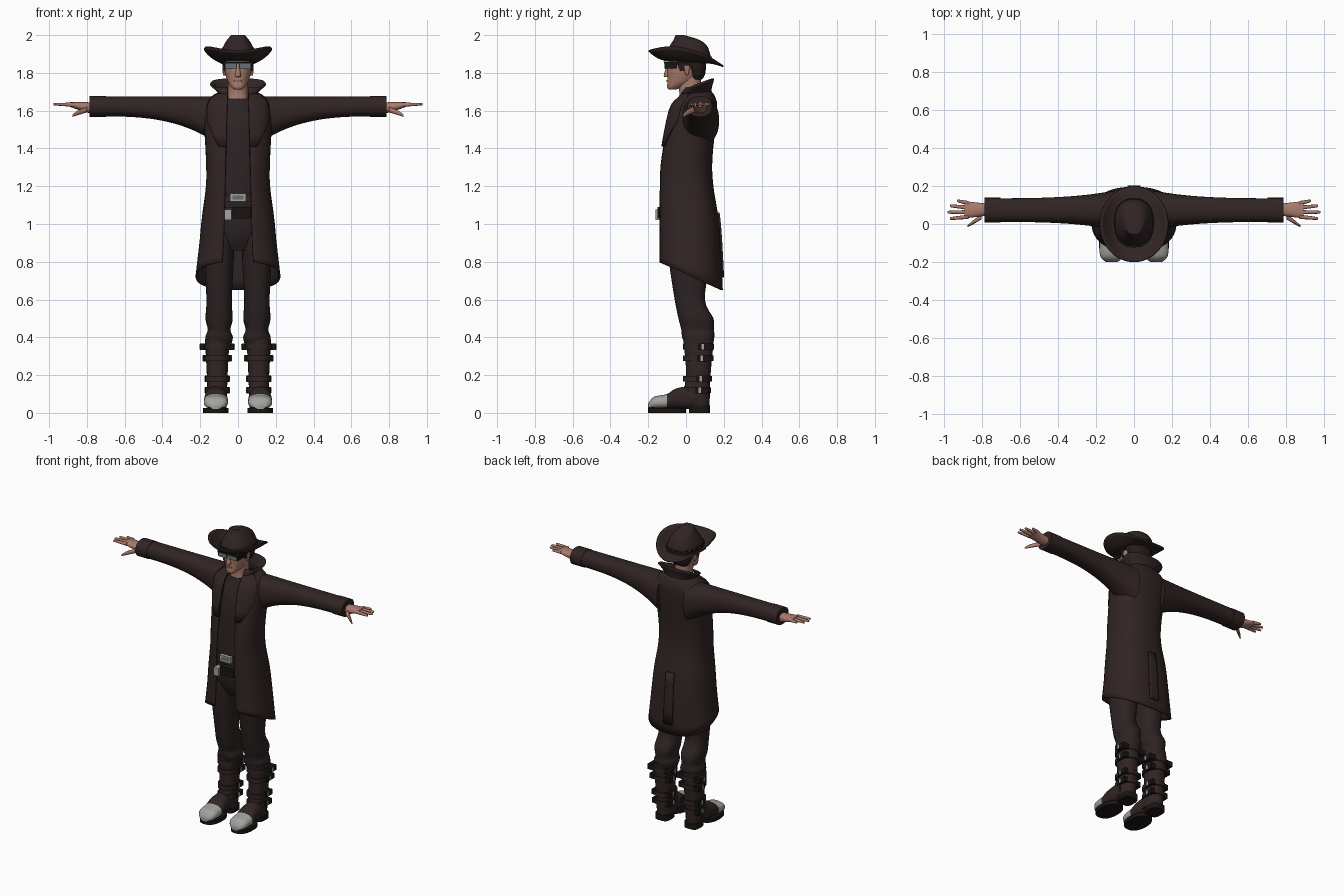
import bpy, bmesh, math
from math import sin, cos, pi

default_cube = bpy.data.objects.get("Cube")
if default_cube:
    bpy.data.objects.remove(default_cube, do_unlink=True)


def material(name, red, green, blue):
    mat = bpy.data.materials.new(name)
    mat.use_nodes = True
    mat.diffuse_color = (red, green, blue, 1)
    mat.node_tree.nodes["Principled BSDF"].inputs["Base Color"].default_value = mat.diffuse_color
    return mat


LEATHER = material("dark brown leather", .03, .018, .017)
CLOTH = material("dark cloth", .026, .017, .017)
BLACK = material("black rubber", .01, .007, .007)
SKIN = material("skin", .4, .2, .15)
LIPS = material("lips", .3, .13, .1)
HAIR = material("dark hair", .02, .012, .01)
STEEL = material("steel", .36, .36, .34)
LENS = material("grey lens", .13, .16, .17)


def finish(name, mat, bm, mirror=False, thickness=0, steel_rule=None):
    """Turn a bmesh into a smooth shaded object, with optional mirror and thickness."""
    bmesh.ops.recalc_face_normals(bm, faces=bm.faces)
    mesh = bpy.data.meshes.new(name)
    mesh.materials.append(mat)
    if steel_rule:
        mesh.materials.append(STEEL)
        for face in bm.faces:
            face.material_index = int(steel_rule(face.calc_center_median()))
    bm.to_mesh(mesh)
    bm.free()
    mesh.shade_smooth()
    mesh.set_sharp_from_angle(angle=pi / 4)
    part = bpy.data.objects.new(name, mesh)
    bpy.context.collection.objects.link(part)
    if mirror:
        part.modifiers.new("Mirror", 'MIRROR')
    if thickness:
        solid = part.modifiers.new("Solidify", 'SOLIDIFY')
        solid.thickness, solid.offset = thickness, 0


def tween(rows, steps=4):
    """Smooth Catmull-Rom interpolation between rows of numbers."""
    padded = [rows[0], *rows, rows[-1]]
    smooth = []
    for quad in zip(padded, padded[1:], padded[2:], padded[3:]):
        for step in range(steps):
            t = step / steps
            smooth.append([b + t / 2 * (c - a + t * (2*a - 5*b + 4*c - d + t * (3 * (b - c) + d - a)))
                           for a, b, c, d in zip(*quad)])
    return smooth + [rows[-1]]


def power(value, exponent):
    return math.copysign(abs(value) ** exponent, value)


def bridge(bm, rings, closed=True):
    for ring, following in zip(rings, rings[1:]):
        count = len(ring)
        for i in range(count if closed else count - 1):
            j = (i + 1) % count
            bm.faces.new((ring[i], ring[j], following[j], following[i]))


def loft(name, mat, rows, axis='z', centre=0, lean=0, mirror=False, sides=32, exponent=.85, steel_rule=None):
    """Rounded sections along an axis.
    Each row is position, half width about the centre, then low and high of the remaining axis."""
    bm = bmesh.new()
    rings = []
    for position, half, low, high in tween(rows):
        ring = []
        for i in range(sides):
            angle = 2 * pi * i / sides
            a = centre + lean * (position - rows[0][0]) + half * power(cos(angle), exponent)
            b = (low + high) / 2 + (high - low) / 2 * power(sin(angle), exponent)
            place = {'x': (position, a, b), 'y': (a, position, b), 'z': (a, b, position)}[axis]
            ring.append(bm.verts.new(place))
        rings.append(ring)
    bridge(bm, rings)
    bm.faces.new(rings[0])
    bm.faces.new(rings[-1])
    finish(name, mat, bm, mirror, steel_rule=steel_rule)


def band(name, mat, start, length, half, low, high, **options):
    """Straight slice with one rounded section."""
    loft(name, mat, [(start, half, low, high), (start + length, half, low, high)], **options)


def box(name, mat, centre, size, mirror=False):
    bm = bmesh.new()
    bmesh.ops.create_cube(bm, size=1)
    for vert in bm.verts:
        vert.co = [middle + side * span for middle, side, span in zip(centre, vert.co, size)]
    finish(name, mat, bm, mirror)


def sheet(name, rows, slant, start=lambda z: 0, end=lambda z: 1, push=0, columns=20):
    """Mirrored half wrap from back centre to front opening.
    Each row is height, half width, front and back; slant raises the front by height."""
    bm = bmesh.new()
    exponent, rings = .8, []
    for z, half, front, back in rows:
        opening = .08 - .025 * (z - .7)
        last = pi - math.asin((opening / half) ** (1 / exponent))
        ring = []
        for i in range(columns + 1):
            angle = last * (start(z) + (end(z) - start(z)) * i / columns)
            x = half * power(sin(angle), exponent)
            y = (front + back) / 2 + (back - front) / 2 * power(cos(angle), exponent)
            ring.append(bm.verts.new((x, y + push, z + slant(z) * (back - y))))
        rings.append(ring)
    bridge(bm, rings, closed=False)
    finish(name, LEATHER, bm, mirror=True, thickness=.01)


# Long coat with slanted hem, lapels, back vent and standing collar
def hem_slant(z):
    return max(0, .9 - z) * 1.8


coat_rows = tween([(1.7, .08, 0, .13), (1.67, .14, -.03, .15), (1.6, .175, -.08, .16), (1.35, .165, -.13, .135),
                   (1.2, .165, -.14, .14), (1, .19, -.14, .17), (.65, .22, -.14, .19)])
sheet("coat", coat_rows, hem_slant)
sheet("lapel", [row for row in coat_rows if 1.37 < row[0] < 1.69], hem_slant, push=-.01,
      start=lambda z: 1 - .3 * min((z - 1.35) * 5, 1))
sheet("back_vent", [row for row in coat_rows if .7 < row[0] < 1.1], hem_slant, push=.01,
      end=lambda z: .035, columns=2)
sheet("collar", tween([(1.66, .085, -.04, .135), (1.71, .1, -.03, .13), (1.77, .145, 0, .145)]),
      lambda z: (1.66 - z) * 3.3)

# Sleeves flare into the shoulder
sleeve_rows = []
for step in range(7):
    flare = (1 - step / 6) ** 3
    sleeve_rows.append((.1 + .65 * step / 6, .062 + .04 * flare, 1.57 - .15 * flare, 1.675))
loft("sleeve", LEATHER, sleeve_rows, axis='x', centre=.073, mirror=True)
band("cuff", LEATHER, .7, .085, .065, 1.567, 1.677, axis='x', centre=.073, mirror=True)

# Hands
loft("palm", SKIN, [(.76, .03, 1.59, 1.64), (.8, .035, 1.59, 1.645), (.89, .045, 1.62, 1.645)],
     axis='x', centre=.075, mirror=True)
for i, finger in enumerate(("index", "middle", "ring", "little")):
    tip = .977 - .012 * (i - 1) ** 2
    loft(finger + "_finger", SKIN, [(.87, .011, 1.62, 1.643), (tip - .01, .008, 1.627, 1.641),
                                    (tip, .003, 1.63, 1.637)],
         axis='x', centre=.038 + .024 * i, lean=(i - 1) / 10, mirror=True, sides=10)
loft("thumb", SKIN, [(.8, .015, 1.59, 1.62), (.85, .01, 1.575, 1.6), (.875, .004, 1.567, 1.58)],
     axis='x', centre=.04, lean=-.7, mirror=True, sides=10)

# Shirt and hips
loft("shirt", CLOTH, [(1, .14, -.11, .12), (1.2, .135, -.11, .11), (1.5, .14, -.095, .12),
                      (1.63, .11, -.05, .13), (1.665, .07, -.04, .11)])
loft("hips", CLOTH, [(.86, .11, -.06, .1), (.95, .155, -.1, .13), (1.14, .14, -.115, .12)])

# Belts, buckles and pouch
band("waist_belt", LEATHER, 1.12, .04, .15, -.125, .13)
band("hip_belt", LEATHER, 1.05, .04, .15, -.126, .134)
box("waist_buckle", STEEL, (0, -.13, 1.14), (.085, .02, .042))
box("waist_buckle_centre", LENS, (0, -.138, 1.14), (.06, .006, .02))
box("hip_buckle", STEEL, (-.053, -.14, 1.05), (.037, .045, .055))
box("belt_pouch", BLACK, (.02, -.13, 1.06), (.1, .04, .06))

# Trouser legs
loft("trouser_leg", CLOTH, [(.95, .08, -.1, .12), (.8, .077, -.09, .125), (.6, .067, -.06, .1),
                            (.5, .072, -.04, .145), (.44, .06, -.025, .148), (.4, .073, -.02, .15),
                            (.35, .06, 0, .13)], centre=.1, mirror=True)

# Boots with steel toe caps
loft("boot_shaft", LEATHER, [(.39, .065, -.015, .148), (.2, .055, 0, .13), (.04, .05, -.03, .125)],
     centre=.11, mirror=True)
loft("boot_foot", LEATHER, [(.06, .05, .02, .15), (-.05, .06, .02, .13), (-.1, .064, .02, .1),
                            (-.17, .06, .02, .085), (-.2, .03, .02, .05)], axis='y', centre=.117, mirror=True,
     steel_rule=lambda middle: middle.y < -.1 and middle.z > .03)
band("sole", BLACK, 0, .025, .067, -.2, 0, centre=.117, mirror=True)
band("heel", BLACK, 0, .04, .05, .015, .126, centre=.11, mirror=True, exponent=.6)

# Boot straps, each with a loose end and buckle on both sides
for height, reach in ((.35, .09), (.29, .075), (.18, .065), (.12, .065)):
    back = .125 + height / 15
    band("boot_strap", LEATHER, height - .015, .03, reach / 5 + .05, -.015, back, centre=.11, mirror=True)
    box("strap_ends", BLACK, (.11, back - .05, height), (2 * reach, .07, .035), mirror=True)
    box("strap_buckles", STEEL, (.11, back - .06, height), (2 * reach + .006, .013, .03), mirror=True)

# Head
loft("neck", SKIN, [(1.63, .062, -.045, .09), (1.69, .053, -.035, .08), (1.78, .053, -.045, .08)])
loft("head", SKIN, [(1.712, .022, -.092, -.05), (1.725, .036, -.1, -.02), (1.76, .057, -.098, .05),
                    (1.83, .073, -.098, .088), (1.92, .065, -.08, .08)], exponent=.92)
loft("nose", SKIN, [(1.778, .012, -.108, -.08), (1.786, .015, -.118, -.08), (1.845, .008, -.1, -.08)], sides=12)
band("mouth", LIPS, 1.752, .01, .02, -.103, -.085, sides=12)
loft("ear", SKIN, [(1.785, .006, 0, .01), (1.82, .01, -.01, .02), (1.84, .01, -.01, .02)],
     centre=.073, mirror=True, sides=12)
loft("hair", HAIR, [(1.765, .05, .03, .085), (1.79, .068, .02, .1), (1.83, .08, 0, .106), (1.88, .084, -.06, .108)])
loft("sideburn", HAIR, [(1.81, .006, -.03, 0), (1.88, .01, -.06, .02)], centre=.07, mirror=True, sides=12)

# Sunglasses
box("lens", LENS, (.037, -.108, 1.835), (.058, .008, .03), mirror=True)
box("glasses_bar", BLACK, (0, -.108, 1.853), (.15, .015, .009))
box("glasses_rim", BLACK, (.07, -.08, 1.84), (.008, .065, .035), mirror=True)
box("glasses_temple", BLACK, (.076, -.05, 1.85), (.008, .12, .012), mirror=True)

# Hat crown, band and studs
loft("hat_crown", LEATHER, [(1.86, .103, -.12, .133), (1.9, .097, -.108, .128), (1.945, .076, -.085, .11),
                            (1.975, .058, -.066, .07), (2, .036, -.055, -.01)])
band("hat_band", BLACK, 1.868, .02, .105, -.123, .136)
studs, stud_count = bmesh.new(), 20
for i in range(stud_count):
    angle = 2 * pi * i / stud_count
    stud = bmesh.ops.create_icosphere(studs, subdivisions=1, radius=.004)
    bmesh.ops.translate(studs, verts=stud["verts"],
                        vec=(.105 * power(cos(angle), .85), .006 + .128 * power(sin(angle), .85), 1.884))
finish("hat_studs", STEEL, studs)

# Hat brim, curled up at the sides and front
brim, rings, spokes, steps = bmesh.new(), [], 48, 6
for step in range(steps + 1):
    reach = step / steps
    ring = []
    for i in range(spokes):
        side, front = sin(2 * pi * i / spokes), cos(2 * pi * i / spokes)
        inner = 1.862 + .008 * front
        outer = 1.876 + .042 * front + .054 * side ** 2
        ring.append(brim.verts.new((side * (.095 + .083 * reach), -front * (.115 + .083 * reach),
                                    inner + (outer - inner) * reach ** 1.6)))
    rings.append(ring)
bridge(brim, rings)
finish("hat_brim", LEATHER, brim, thickness=.008)
